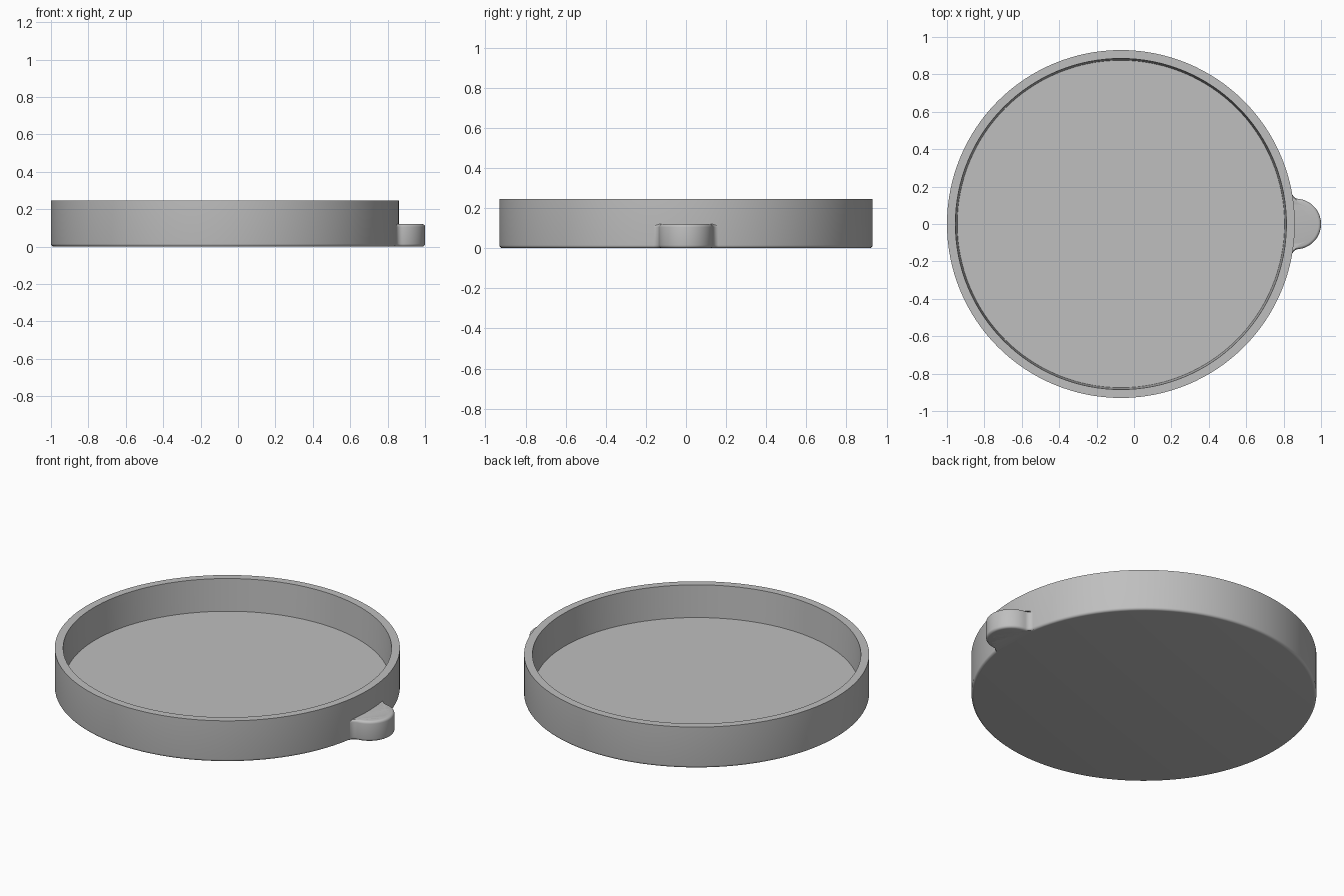
import bpy
import bmesh
from math import radians, pi, sin, cos, acos, atan2
from mathutils import Vector

cube = bpy.data.objects.get("Cube")
if cube:
    bpy.data.objects.remove(cube, do_unlink=True)

DISH_X, DISH_R, HEIGHT = -0.07, 0.93, 0.245
LOOP_X, LOOP_OUT, LOOP_IN, LOOP_H = 0.865, 0.135, 0.09, 0.12
FILLET = 0.035

grey = bpy.data.materials.new("warm_grey")
grey.use_nodes = True
color = (0.52, 0.52, 0.52, 1)
grey.diffuse_color = color
grey.node_tree.nodes["Principled BSDF"].inputs["Base Color"].default_value = color


def finish(bm, name):
    """Turn a bmesh into a named, coloured object and select it."""
    bmesh.ops.recalc_face_normals(bm, faces=bm.faces)
    mesh = bpy.data.meshes.new(name)
    bm.to_mesh(mesh)
    bm.free()
    mesh.materials.append(grey)
    obj = bpy.data.objects.new(name, mesh)
    bpy.context.collection.objects.link(obj)
    bpy.ops.object.select_all(action="DESELECT")
    obj.select_set(True)
    bpy.context.view_layer.objects.active = obj
    return obj


def arc(cx, cy, r, start, end, steps):
    angles = [start + (end - start) * i / steps for i in range(steps + 1)]
    return [Vector((cx + r * cos(a), cy + r * sin(a), 0)) for a in angles]


def lathe(profile, segments=128):
    """Revolve (radius, z) points and close both ends with flat discs."""
    bm = bmesh.new()
    rings = []
    for r, z in profile:
        rings.append([bm.verts.new((r * cos(2 * pi * i / segments),
                                    r * sin(2 * pi * i / segments), z))
                      for i in range(segments)])
    for low, high in zip(rings, rings[1:]):
        for i in range(segments):
            j = (i + 1) % segments
            bm.faces.new((low[i], low[j], high[j], high[i]))
    bm.faces.new(rings[0])
    bm.faces.new(rings[-1])
    return bm


# Shallow dish: rounded foot, straight outer wall, slightly tapered inside
foot = arc(DISH_R - 0.015, 0.015, 0.015, -pi / 2, 0, 5)
profile = [(p.x, p.y) for p in foot]
profile += [(DISH_R, HEIGHT), (0.885, HEIGHT), (0.875, 0.055)]
dish = finish(lathe(profile), "dish")
dish.location.x = DISH_X
bpy.ops.object.shade_smooth_by_angle(angle=radians(35))

# Side loop: half outline with a fillet into the wall, then mirrored
span = LOOP_X - DISH_X
to_wall, to_ring = DISH_R + FILLET, LOOP_OUT + FILLET
theta = acos((span ** 2 + to_wall ** 2 - to_ring ** 2) / (2 * span * to_wall))
fx, fy = DISH_X + to_wall * cos(theta), to_wall * sin(theta)
ring_angle = atan2(fy, fx - LOOP_X)
half = [Vector((0.825, fy, 0))]
half += arc(fx, fy, FILLET, theta - pi, ring_angle - pi, 8)[::1]
half += arc(LOOP_X, 0, LOOP_OUT, ring_angle, 0, 20)[1:]
outer = half + [Vector((p.x, -p.y, 0)) for p in reversed(half[:-1])]
inner = [Vector((0.835, -LOOP_IN, 0))]
inner += arc(LOOP_X, 0, LOOP_IN, -pi / 2, pi / 2, 36)
inner += [Vector((0.835, LOOP_IN, 0))]

bm = bmesh.new()
base = bm.faces.new([bm.verts.new(p) for p in outer + inner])
top = bmesh.ops.extrude_face_region(bm, geom=[base])["geom"]
bmesh.ops.translate(bm, vec=(0, 0, LOOP_H),
                    verts=[v for v in top if isinstance(v, bmesh.types.BMVert)])
loop = finish(bm, "side_loop")
bevel = loop.modifiers.new("soft_edges", "BEVEL")
bevel.width = 0.015
bevel.segments = 4
bevel.limit_method = "ANGLE"
bevel.angle_limit = radians(50)
bevel.use_clamp_overlap = False
bpy.ops.object.modifier_apply(modifier=bevel.name)
bpy.ops.object.shade_smooth_by_angle(angle=radians(40))
